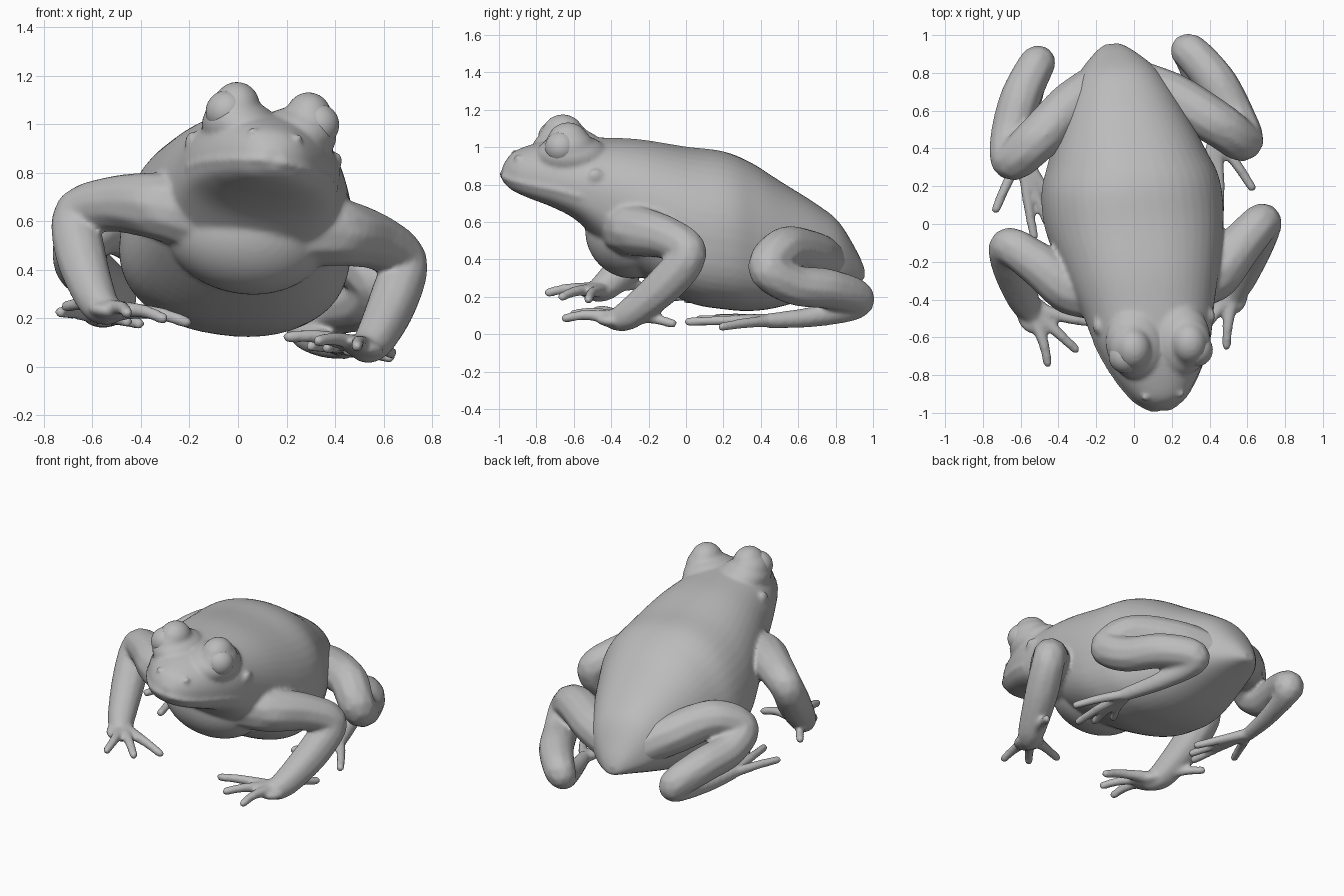
import bpy, bmesh, math
from mathutils import Matrix, Vector

cube = bpy.data.objects.get("Cube")
if cube:
    bpy.data.objects.remove(cube, do_unlink=True)

grey = bpy.data.materials.new("skin_grey")
grey.use_nodes = True
grey.diffuse_color = (0.5, 0.5, 0.5, 1)
grey.node_tree.nodes["Principled BSDF"].inputs["Base Color"].default_value = (0.5, 0.5, 0.5, 1)

# The symmetric animal is leaned to its left and turned slightly
POSE = (Matrix.Translation((0, 0, 0.5)) @ Matrix.Rotation(math.radians(5.5), 4, 'Z')
        @ Matrix.Rotation(math.radians(8.2), 4, 'Y') @ Matrix.Translation((0, 0, -0.5)))


def curve(rows, steps):
    """Smooth curve through rows of any width."""
    out = []
    for i in range(len(rows) - 1):
        p0, p1, p2 = rows[max(i - 1, 0)], rows[i], rows[i + 1]
        p3 = rows[min(i + 2, len(rows) - 1)]
        for k in range(steps):
            t = k / steps
            out.append([0.5 * (2 * b + (c - a) * t + (2 * a - 5 * b + 4 * c - d) * t * t
                               + (3 * b - a - 3 * c + d) * t ** 3)
                        for a, b, c, d in zip(p0, p1, p2, p3)])
    return out + [list(rows[-1])]


def ball(bm, centre, radius, scale=(1, 1, 1), detail=2):
    m = Matrix.Translation(centre) @ Matrix.Diagonal((*scale, 1))
    bmesh.ops.create_icosphere(bm, subdivisions=detail, radius=radius, matrix=m)


def limb(bm, rows, side, shift=(0, 0, 0)):
    """Fleshy tube of closely spaced balls; rows are x, y, z, radius."""
    last = None
    for x, y, z, r in curve(rows, 50):
        p = Vector((side * x, y, z)) + Vector(shift)
        if last is None or (p - last).length > 0.2 * r:
            ball(bm, p, r)
            last = p


def loft(bm, rows, count=48):
    """Closed skin over cross-sections: y, half width, bottom, top, widest fraction."""
    rings = []
    for y, w, low, high, f in rows:
        mid = low + f * (high - low)
        ring = []
        for i in range(count):
            a = math.tau * i / count
            c, s = math.cos(a), math.sin(a)
            x = math.copysign(abs(c) ** 0.88, c) * w
            z = mid + (s ** 0.87 * (high - mid) if s > 0 else -abs(s) ** 0.78 * (mid - low))
            ring.append(bm.verts.new((x, y, z)))
        rings.append(ring)
    for a, b in zip(rings, rings[1:]):
        for i in range(count):
            j = (i + 1) % count
            bm.faces.new((a[i], a[j], b[j], b[i]))
    bm.faces.new(rings[0][::-1])
    bm.faces.new(rings[-1])


def finish(bm, name, voxel=0, rounds=0):
    bmesh.ops.recalc_face_normals(bm, faces=bm.faces)
    mesh = bpy.data.meshes.new(name)
    bm.to_mesh(mesh)
    bm.free()
    mesh.materials.append(grey)
    ob = bpy.data.objects.new(name, mesh)
    bpy.context.collection.objects.link(ob)
    ob.matrix_world = POSE
    mesh.shade_smooth()
    if voxel:
        fuse = ob.modifiers.new("fuse", 'REMESH')
        fuse.mode = 'VOXEL'
        fuse.voxel_size = voxel
        fuse.use_smooth_shade = True
        soft = ob.modifiers.new("soften", 'SMOOTH')
        soft.factor = 0.5
        soft.iterations = rounds
    return ob


# Torso and head sections
sections = [
    (-0.99, 0.05, 0.82, 0.90, 0.4), (-0.94, 0.13, 0.775, 0.97, 0.34),
    (-0.85, 0.20, 0.735, 1.01, 0.34), (-0.73, 0.265, 0.69, 1.04, 0.35),
    (-0.60, 0.315, 0.62, 1.05, 0.38), (-0.45, 0.35, 0.48, 1.05, 0.45),
    (-0.25, 0.41, 0.32, 1.04, 0.45), (0, 0.47, 0.18, 1.0, 0.42),
    (0.2, 0.47, 0.14, 0.975, 0.42), (0.35, 0.42, 0.13, 0.915, 0.42),
    (0.5, 0.36, 0.15, 0.82, 0.45), (0.7, 0.27, 0.21, 0.695, 0.45),
    (0.82, 0.20, 0.25, 0.60, 0.4), (0.92, 0.10, 0.28, 0.44, 0.4),
    (0.96, 0.04, 0.29, 0.35, 0.5)]
bm = bmesh.new()
loft(bm, curve(sections, 5))
# Chest
ball(bm, (0, -0.29, 0.55), 0.25, (1.35, 1, 1), 4)

# Upper lip along the widest line of the head
lip = [(0, -0.985, 0.852, 0.013)]
for y, w, low, high, f in sections[:5]:
    lip.append((w - 0.004, y, low + f * (high - low), 0.014))

for side in (1, -1):
    limb(bm, lip, side)
    # Brow mound, eye bump, ear disc and nostril
    ball(bm, (side * 0.12, -0.63, 0.98), 0.16, (1, 1.2, 0.7), 4)
    ball(bm, (side * 0.155, -0.65, 1.02), 0.125, (0.95, 1.1, 0.9), 4)
    ball(bm, (side * 0.15, -0.655, 1.06), 0.1, (0.95, 1.1, 1), 4)
    ball(bm, (side * 0.308, -0.52, 0.89), 0.042, (0.45, 1, 1), 3)
    ball(bm, (side * 0.095, -0.92, 0.96), 0.02)
    # Arm, starting deep in the chest
    limb(bm, [(0.22, -0.33, 0.6, 0.16), (0.38, -0.31, 0.61, 0.142),
              (0.55, -0.16, 0.595, 0.118), (0.68, -0.055, 0.53, 0.103), (0.655, -0.16, 0.37, 0.106),
              (0.58, -0.35, 0.19, 0.085), (0.53, -0.43, 0.15, 0.058)], side)
    ball(bm, (side * 0.53, -0.43, 0.15), 0.1, (0.9, 1, 0.4), 3)
    # Four fingers with a bend before the tip
    for x, y in ((0.68, -0.13), (0.48, -0.69), (0.325, -0.63), (0.21, -0.5)):
        root = (0.55, -0.38, 0.155, 0.045)
        knuckle = (0.52 + (x - 0.52) * 0.55, -0.42 + (y + 0.42) * 0.55, 0.17, 0.03)
        limb(bm, [root, knuckle, (x, y, 0.15, 0.026)], side)
finish(bm, "body_and_arms", 0.012, 8)

# Folded hind legs, the right one tucked in a little closer
for side, name, shift in ((1, "left_hind_leg", (0, 0, 0.01)),
                          (-1, "right_hind_leg", (0.025, 0.015, 0))):
    bm = bmesh.new()
    limb(bm, [(0.12, 0.74, 0.4, 0.12), (0.29, 0.64, 0.46, 0.13), (0.5, 0.48, 0.515, 0.122),
              (0.63, 0.385, 0.43, 0.112), (0.61, 0.52, 0.34, 0.11), (0.53, 0.72, 0.305, 0.11),
              (0.42, 0.88, 0.24, 0.097), (0.42, 0.83, 0.18, 0.07), (0.48, 0.62, 0.145, 0.055),
              (0.54, 0.40, 0.135, 0.042)], side, shift)
    # Four toes
    for x, y in ((0.7, 0.13), (0.51, -0.03), (0.43, 0.03), (0.37, 0.13)):
        knuckle = (0.55 + (x - 0.55) * 0.55, 0.38 + (y - 0.38) * 0.5, 0.135, 0.028)
        limb(bm, [(0.53, 0.42, 0.135, 0.035), knuckle, (x, y, 0.125, 0.025)], side, shift)
    finish(bm, name, 0.012, 6)

# Eyeballs
for side, name in ((1, "left_eye"), (-1, "right_eye")):
    bm = bmesh.new()
    ball(bm, (side * 0.19, -0.695, 1.03), 0.088, detail=4)
    finish(bm, name)
